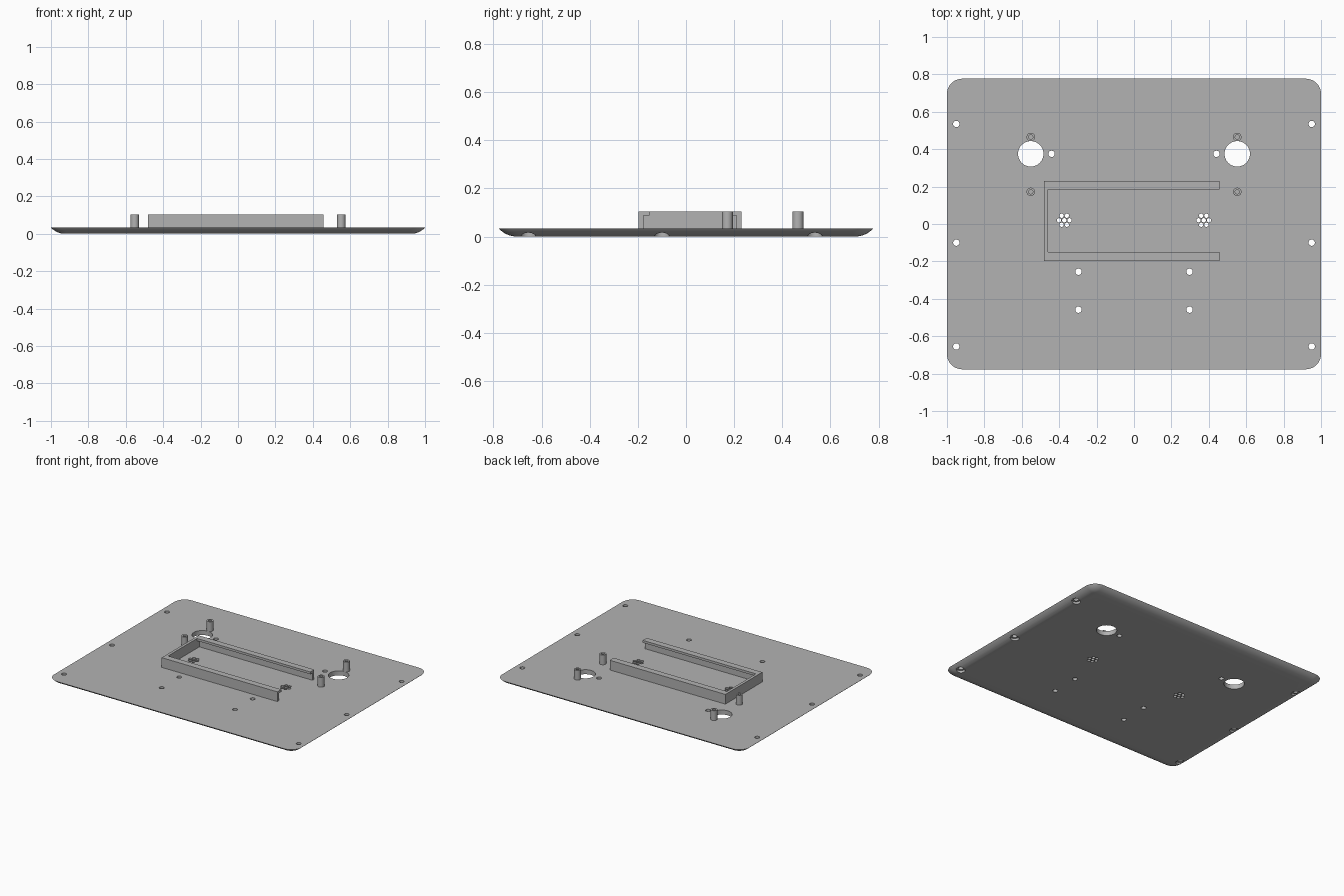
import bpy, bmesh, math
from mathutils import Vector

cube = bpy.data.objects.get("Cube")
if cube:
    bpy.data.objects.remove(cube, do_unlink=True)

HALF_X, HALF_Y = 1.0, 0.777
PLATE_TOP, TOP = 0.033, 0.104
FILLET, CORNER = 0.1, 0.082

grey = bpy.data.materials.new("light grey plastic")
grey.use_nodes = True
colour = (0.448, 0.448, 0.448, 1)
grey.diffuse_color = colour
grey.node_tree.nodes["Principled BSDF"].inputs["Base Color"].default_value = colour


def finish(name, bm):
    bmesh.ops.recalc_face_normals(bm, faces=bm.faces)
    mesh = bpy.data.meshes.new(name)
    bm.to_mesh(mesh)
    bm.free()
    mesh.materials.append(grey)
    obj = bpy.data.objects.new(name, mesh)
    bpy.context.collection.objects.link(obj)
    return obj


def activate(obj):
    bpy.ops.object.select_all(action='DESELECT')
    obj.select_set(True)
    bpy.context.view_layer.objects.active = obj


def smooth(obj):
    activate(obj)
    bpy.ops.object.shade_smooth_by_angle(angle=math.radians(30))


def cut(obj, cutter):
    cutter.hide_render = True
    mod = obj.modifiers.new("cut", 'BOOLEAN')
    mod.operation, mod.solver, mod.object = 'DIFFERENCE', 'EXACT', cutter
    activate(obj)
    bpy.ops.object.modifier_apply(modifier=mod.name)
    bpy.data.objects.remove(cutter, do_unlink=True)


def add_prism(bm, points, direction):
    face = bm.faces.new([bm.verts.new(p) for p in points])
    new = bmesh.ops.extrude_face_region(bm, geom=[face])["geom"]
    bmesh.ops.translate(bm, vec=direction,
                        verts=[v for v in new if isinstance(v, bmesh.types.BMVert)])


def circle(x, y, z, r, n):
    return [Vector((x + r * math.cos(math.tau * i / n),
                    y + r * math.sin(math.tau * i / n), z)) for i in range(n)]


def drill(holes, bottom, top):
    bm = bmesh.new()
    for x, y, r in holes:
        add_prism(bm, circle(x, y, bottom, r, 48 if r > 0.05 else 24),
                  Vector((0, 0, top - bottom)))
    return finish("drill", bm)


def outline(inset, z, steps=10):
    # Rounded rectangle; inset shrinks it and its corner radius
    r = CORNER - inset
    pts = []
    for q, (sx, sy) in enumerate(((1, 1), (-1, 1), (-1, -1), (1, -1))):
        for i in range(steps + 1):
            a = math.pi / 2 * (q + i / steps)
            pts.append((sx * (HALF_X - CORNER) + r * math.cos(a),
                        sy * (HALF_Y - CORNER) + r * math.sin(a), z))
    return pts


# Base plate with a rounded lower edge
bm = bmesh.new()
reach = math.sqrt(FILLET ** 2 - (FILLET - PLATE_TOP) ** 2)
sweep = math.asin(reach / FILLET)
rings = []
for i in range(9):
    a = sweep * i / 8
    ring = outline(reach - FILLET * math.sin(a), FILLET * (1 - math.cos(a)))
    rings.append([bm.verts.new(p) for p in ring])
for low, high in zip(rings, rings[1:]):
    for i in range(len(low)):
        j = (i + 1) % len(low)
        bm.faces.new((low[i], low[j], high[j], high[i]))
bm.faces.new(rings[0])
bm.faces.new(rings[-1])
plate = finish("base_plate", bm)

# Through holes, mirrored left and right
edge_holes = [(s * 0.95, y) for s in (-1, 1) for y in (0.535, -0.1, -0.655)]
holes = [(x, y, 0.017) for x, y in edge_holes]
for s in (-1, 1):
    holes += [(s * 0.552, 0.375, 0.068), (s * 0.441, 0.375, 0.017)]
    holes += [(s * 0.297, y, 0.017) for y in (-0.255, -0.458)]
    # Sound hole cluster
    cx, cy = s * 0.373, 0.02
    holes.append((cx, cy, 0.0115))
    holes += [(p.x, p.y, 0.0115) for p in circle(cx, cy, 0, 0.028, 6)]
cut(plate, drill(holes, -0.1, 0.1))

# Screw head recesses under the edge holes
cut(plate, drill([(x, y, 0.03) for x, y in edge_holes], -0.1, 0.017))
smooth(plate)

# Open-ended holder with overhanging rails
bm = bmesh.new()
x0, x1, y0, y1 = -0.48, 0.456, -0.197, 0.23
add_prism(bm, [(x0, y0, PLATE_TOP), (x1, y0, PLATE_TOP),
               (x1, y1, PLATE_TOP), (x0, y1, PLATE_TOP)],
          Vector((0, 0, TOP - PLATE_TOP)))
holder = finish("slide_in_holder", bm)
bm = bmesh.new()
wall, lip, lip_z = 0.02, 0.046, 0.087
section = [(y0 + wall, 0), (y1 - wall, 0), (y1 - wall, lip_z), (y1 - lip, lip_z),
           (y1 - lip, 0.2), (y0 + lip, 0.2), (y0 + lip, lip_z), (y0 + wall, lip_z)]
add_prism(bm, [(x0 + wall, y, z) for y, z in section], Vector((1.2, 0, 0)))
cut(holder, finish("channel", bm))

# Hollow screw posts
for side, s in (("right", -1), ("left", 1)):
    for place, y in (("back", 0.465), ("front", 0.172)):
        bm = bmesh.new()
        loops = [[bm.verts.new(p) for p in circle(s * 0.552, y, z, r, 24)]
                 for r, z in ((0.0225, PLATE_TOP), (0.0225, TOP),
                              (0.0115, TOP), (0.0115, PLATE_TOP))]
        for a, b in zip(loops, loops[1:] + loops[:1]):
            for i in range(24):
                j = (i + 1) % 24
                bm.faces.new((a[i], a[j], b[j], b[i]))
        smooth(finish(f"{side}_{place}_screw_post", bm))
